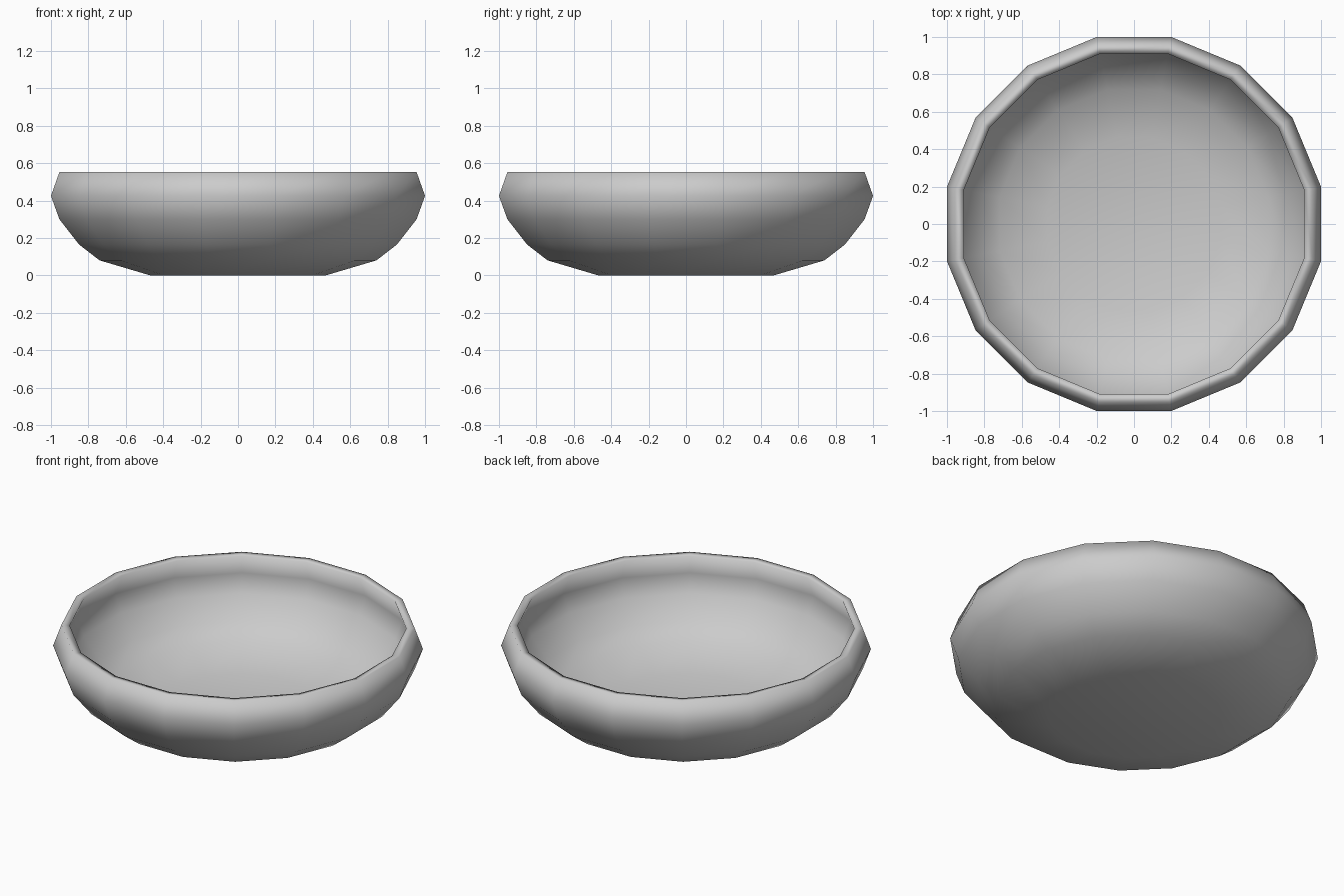
import bpy, bmesh
from math import pi, cos, sin

if "Cube" in bpy.data.objects:
    bpy.data.objects.remove(bpy.data.objects["Cube"])

SIDES = 16
# (apothem, height): outside from foot to lip, then inside from lip to floor
PROFILE = [(0.47, 0.0), (0.74, 0.08), (0.85, 0.165), (0.955, 0.30),
           (1.0, 0.425), (0.955, 0.552),
           (0.91, 0.548), (0.953, 0.425), (0.912, 0.32),
           (0.818, 0.195), (0.718, 0.122), (0.463, 0.045)]

bm = bmesh.new()
rings = []
for r, z in PROFILE:
    R = r / cos(pi / SIDES)  # flats face the axes
    rings.append([bm.verts.new((R * cos((2 * i + 1) * pi / SIDES),
                                R * sin((2 * i + 1) * pi / SIDES), z))
                  for i in range(SIDES)])

# Walls
for a, b in zip(rings, rings[1:]):
    for i in range(SIDES):
        j = (i + 1) % SIDES
        bm.faces.new((a[i], a[j], b[j], b[i]))

# Underside and inner floor
bm.faces.new(rings[0][::-1])
bm.faces.new(rings[-1])
bmesh.ops.recalc_face_normals(bm, faces=bm.faces[:])
for f in bm.faces:
    f.smooth = True

mesh = bpy.data.meshes.new("bowl")
bm.to_mesh(mesh)
bm.free()
bowl = bpy.data.objects.new("bowl", mesh)
bpy.context.collection.objects.link(bowl)
